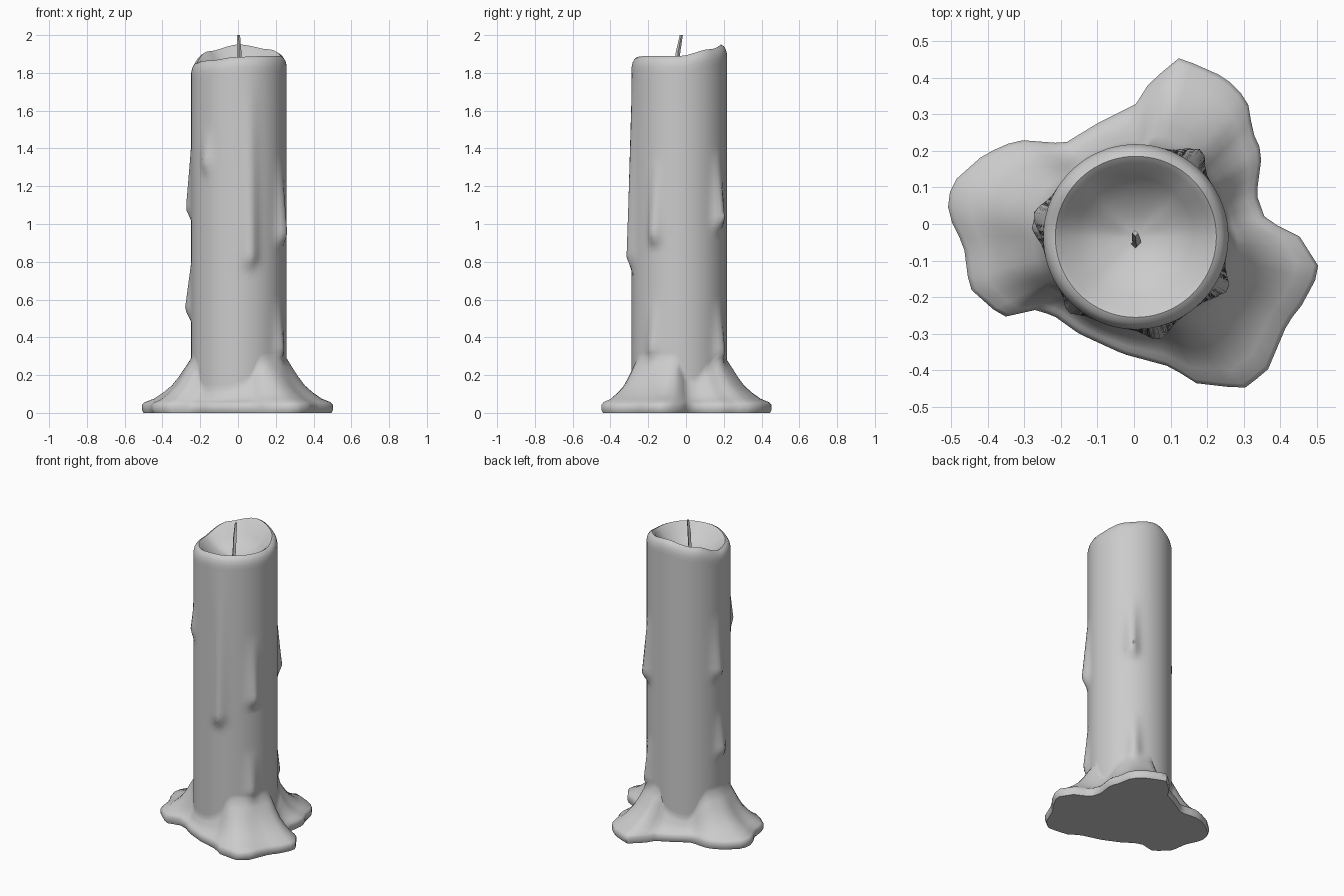
import bpy, bmesh, math
from mathutils import Vector

if "Cube" in bpy.data.objects:
    bpy.data.objects.remove(bpy.data.objects["Cube"])

CX, CY, R, N = 0.005, -0.035, 0.253, 80

# Outline of the melted wax puddle, seen from above
PUDDLE = [(.51, -.125), (.45, -.03), (.36, .01), (.335, .08), (.35, .195), (.325, .25),
          (.31, .34), (.25, .4), (.125, .455), (.04, .385), (.02, .335), (-.1, .275),
          (-.19, .22), (-.32, .23), (-.41, .19), (-.5, .11), (-.51, .03), (-.465, -.06),
          (-.45, -.175), (-.36, -.255), (-.27, -.235), (-.22, -.25), (-.15, -.3),
          (-.03, -.355), (.1, -.39), (.17, -.435), (.3, -.45), (.365, -.4), (.42, -.27), (.46, -.22)]
# Rim height every 45 degrees, starting at +x
RIM = [1.89, 1.925, 1.95, 1.915, 1.855, 1.865, 1.885, 1.89]
# Drips: angle, top z, tip z, bulge, half width in degrees
DRIPS = [(168, 1.45, 1.08, .035, 9), (174, .8, .55, .035, 8), (-77, 1.8, .82, .035, 9),
         (228, 1.5, 1.32, .025, 7), (-30, 1.35, .94, .04, 8), (53, 1.4, 1.02, .045, 8),
         (-33, .6, .33, .03, 8), (56, .6, .32, .035, 8)]


def puddle_radius(a):
    """Farthest hit of a ray from the candle axis with the puddle outline."""
    d, best = (math.cos(a), math.sin(a)), R + .04
    for p, q in zip(PUDDLE, PUDDLE[1:] + PUDDLE[:1]):
        px, py, ex, ey = p[0] - CX, p[1] - CY, q[0] - p[0], q[1] - p[1]
        den = d[0] * ey - d[1] * ex
        if abs(den) < 1e-9:
            continue
        r, s = (px * ey - py * ex) / den, (px * d[1] - py * d[0]) / den
        if r > 0 and -1e-6 <= s <= 1 + 1e-6:
            best = max(best, r)
    return best


def rim_height(a):
    k = (a / (2 * math.pi) * 8) % 8
    i, f = int(k), k % 1
    f = f * f * (3 - 2 * f)
    return RIM[i] * (1 - f) + RIM[(i + 1) % 8] * f


def drip_bulge(a, z):
    best = 0
    for ang, top, tip, h, w in DRIPS:
        da = (math.degrees(a) - ang + 180) % 360 - 180
        side = math.exp(-(da / w) ** 2)
        if z >= tip:
            t = max(0, (top - z) / (top - tip))
        else:
            t = max(0, 1 - (tip - z) / .07)
        best = max(best, h * side * t)
    return best


def column(a):
    """Radius and height pairs from the puddle edge up to the bowl centre."""
    edge, rim = puddle_radius(a), rim_height(a)
    ext = edge - R
    H = .12 + .17 * min(1, max(0, (ext - .06) / .15))
    pts = [(edge - .008, 0), (edge, .015), (edge, .042), (edge - .012, .056)]
    for t, f in ((.2, .08), (.4, .22), (.58, .38), (.73, .58), (.87, .8)):
        pts.append((edge - .012 - (ext - .012) * t, .056 + (H - .056) * f))
    steps = 56
    for i in range(steps + 1):
        z = H + (rim - .055 - H) * i / steps
        pts.append((R + drip_bulge(a, z), z))
    pts += [(R - .006, rim - .028), (R - .018, rim - .008), (R - .033, rim), (R - .05, rim - .012)]
    inner = rim - .012
    for r, f in ((.16, .42), (.11, .7), (.055, .9)):
        pts.append((r, inner + (1.76 - inner) * f))
    return pts


def finish(bm, name, angle):
    bmesh.ops.recalc_face_normals(bm, faces=bm.faces)
    me = bpy.data.meshes.new(name)
    bm.to_mesh(me)
    bm.free()
    ob = bpy.data.objects.new(name, me)
    bpy.context.collection.objects.link(ob)
    bpy.ops.object.select_all(action='DESELECT')
    bpy.context.view_layer.objects.active = ob
    ob.select_set(True)
    bpy.ops.object.shade_smooth_by_angle(angle=math.radians(angle))
    return ob


def bridge(bm, cols):
    n = len(cols)
    for i in range(n):
        a, b = cols[i], cols[(i + 1) % n]
        for j in range(len(a) - 1):
            bm.faces.new((a[j], b[j], b[j + 1], a[j + 1]))


# Candle body with melted foot, drips and hollow top
bm = bmesh.new()
cols = []
for i in range(N):
    a = 2 * math.pi * i / N
    cols.append([bm.verts.new((CX + r * math.cos(a), CY + r * math.sin(a), z)) for r, z in column(a)])
bridge(bm, cols)
bm.faces.new([c[0] for c in cols])
centre = bm.verts.new((CX, CY, 1.76))
for i in range(N):
    bm.faces.new((cols[i][-1], cols[(i + 1) % N][-1], centre))
finish(bm, "candle_wax", 50)

# Wick: thin four-sided leaning stem
bm = bmesh.new()
path = [((.002, -.055, 1.74), .012), ((.008, -.05, 1.83), .012),
        ((.006, -.042, 1.91), .012), ((.003, -.025, 2.0), .008)]
cols = [[bm.verts.new(Vector(p) + Vector((r * math.cos(k * math.pi / 2), r * math.sin(k * math.pi / 2), 0)))
         for p, r in path] for k in range(4)]
bridge(bm, cols)
bm.faces.new([c[0] for c in cols])
bm.faces.new([c[-1] for c in cols])
finish(bm, "wick", 30)
